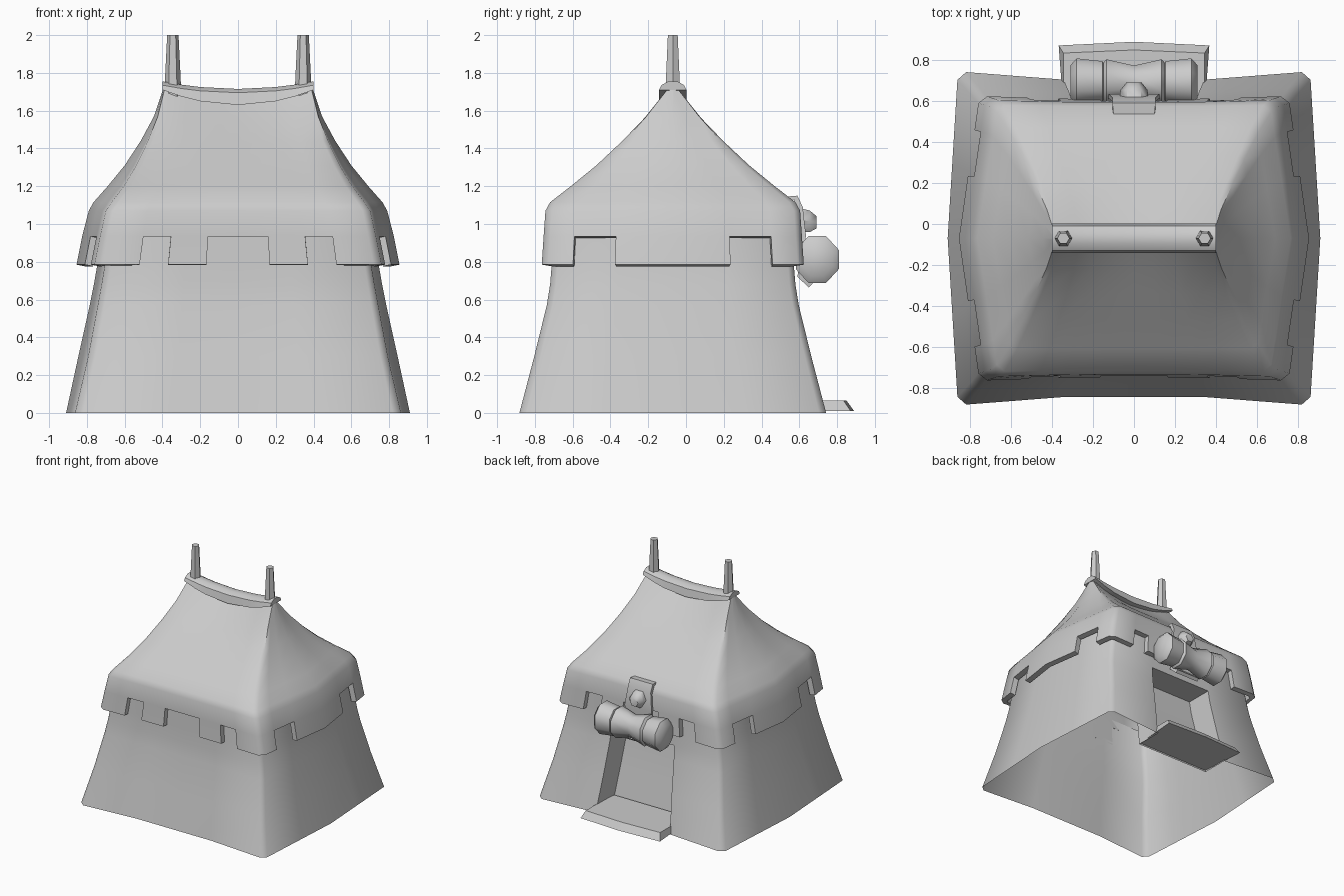
import bpy, bmesh, math

if "Cube" in bpy.data.objects:
    bpy.data.objects.remove(bpy.data.objects["Cube"])

CY = -0.07  # depth centre of the tent
canvas = bpy.data.materials.new("light_grey")
canvas.diffuse_color = (0.6, 0.6, 0.6, 1)
canvas.use_nodes = True
canvas.node_tree.nodes["Principled BSDF"].inputs["Base Color"].default_value = canvas.diffuse_color


def make(name, verts, faces, angle=45, thickness=0, smooth=True):
    me = bpy.data.meshes.new(name)
    me.from_pydata(verts, [], faces)
    bm = bmesh.new()
    bm.from_mesh(me)
    bmesh.ops.recalc_face_normals(bm, faces=bm.faces)
    bm.to_mesh(me)
    bm.free()
    me.materials.append(canvas)
    ob = bpy.data.objects.new(name, me)
    bpy.context.collection.objects.link(ob)
    bpy.ops.object.select_all(action='DESELECT')
    ob.select_set(True)
    bpy.context.view_layer.objects.active = ob
    if thickness:
        mod = ob.modifiers.new("cloth", 'SOLIDIFY')
        mod.thickness = thickness
        mod.offset = -1
        bpy.ops.object.modifier_apply(modifier=mod.name)
    if smooth:
        bpy.ops.object.shade_smooth_by_angle(angle=math.radians(angle))
    return ob


def loft(rings, skip=lambda r, i: False, caps=False):
    n = len(rings[0])
    verts = [p for ring in rings for p in ring]
    faces = []
    for r in range(len(rings) - 1):
        for i in range(n):
            if not skip(r, i):
                j = (i + 1) % n
                faces.append((r*n + i, r*n + j, (r+1)*n + j, (r+1)*n + i))
    if caps:
        faces += [tuple(range(n)), tuple(range((len(rings)-1)*n, len(rings)*n))]
    return verts, faces


def tent_ring(z, cx, mx, cy, my, fx, fy, sag=0):
    """Rounded rectangle: corner half sizes cx, cy and mid-side half sizes mx, my."""
    def dx(f): return cx + (mx - cx) * (1 - abs(f))
    def dy(f): return cy + (my - cy) * min(1, (1 - abs(f)) / 0.6)
    pts = [(f*cx, -dy(f)) for f in fx] + [(dx(f), f*cy) for f in fy]
    pts += [(-f*cx, dy(f)) for f in fx] + [(-dx(f), -f*cy) for f in fy]
    return [(x, y + CY, z - sag * max(0, 1 - (x/mx)**2)) for x, y in pts]


# Tent walls, open below, with a doorway gap at the back
fx, fy = [-.953, -.4, 0, .4, .953], [-.95, -.45, 0, .45, .95]
levels = [(0, .86, .91, .815, .775), (.3, .79, .845, .735, .712), (.57, .74, .785, .668, .655),
          (.68, .72, .763, .65, .642), (.8, .70, .742, .64, .635), (1.0, .68, .725, .625, .625)]
wall = [tent_ring(*l, fx, fy) for l in levels]
make("tent_walls", *loft(wall, lambda r, i: r < 3 and i in (11, 12)))

# Doorway recess: jambs, lintel and back panel
depth = 0.23
left, right = [w[13] for w in wall[:4]], [w[11] for w in wall[:4]]
mid = wall[3][12]
back = lambda p: (p[0], p[1] - depth, p[2])
cols = [left, [back(p) for p in left], [back(p) for p in right], right]
v, f = [p for c in cols for p in c], []
for c in range(3):
    f += [(c*4+k, c*4+k+1, c*4+k+5, c*4+k+4) for k in range(3)]
f.append((3, 7, 11, 15))
make("doorway", v, f, 30)

# Roof with notched skirt
fx = [-.95, -.69, -.49, -.22, 0, .22, .49, .69, .95]
fy = [-.95, -.76, -.44, 0, .44, .76, .95]
roof_levels = [(.785, .755, .855, .695, .68, 0), (.935, .725, .825, .685, .67, 0),
               (1.07, .695, .79, .675, .665, 0), (1.115, .665, .765, .65, .645, 0),
               (1.2, .60, .69, .54, .54, 0), (1.31, .535, .60, .405, .405, 0),
               (1.44, .475, .515, .27, .27, .015), (1.57, .425, .445, .15, .15, .05),
               (1.73, .385, .392, .018, .018, .09)]
roof = [tent_ring(*l[:5], fx, fy, l[5]) for l in roof_levels]
notch = {1, 3, 4, 6, 10, 13}
make("roof", *loft(roof, lambda r, i: r == 0 and i % 16 in notch), thickness=0.045)

# Sagging ridge cap
rings = []
for x in [-.4, -.3, -.2, 0, .2, .3, .4]:
    k = 1 - (x / .4)**2
    zt, zb = 1.755 - .04*k, 1.71 - .08*k
    rings.append([(x, CY + y, z) for y, z in
                  [(-.072, zb), (-.06, zt - .02), (-.025, zt), (.025, zt), (.06, zt - .02), (.072, zb)]])
make("ridge_cap", *loft(rings, caps=True), 30)


def lathe(name, profile, sides, place, turn=0.0):
    rings = [[place(a, r*math.cos(turn + 2*math.pi*i/sides), r*math.sin(turn + 2*math.pi*i/sides))
              for i in range(sides)] for a, r in profile]
    return make(name, *loft(rings, caps=True), 50)


# Pole tips
for side, s in (("left", -1), ("right", 1)):
    lathe("pole_" + side, [(1.66, .046), (1.8, .04), (2.0, .03)], 6,
          lambda a, u, w: (s*.345 + u, CY + w, a))

# Rolled-up door flap, pinched in the middle
half = [(.31, .09), (.28, .127), (.155, .112), (.15, .103), (.135, .122)]
profile = [(-a, r) for a, r in half] + [(0, .088)] + half[::-1]
lathe("door_roll", profile, 8, lambda a, u, w: (a, .695 + u*.97, .812 + w*1.05), math.pi/8)

# Strap holding the roll, with its button
path = [(.53, 1.145), (.59, 1.15), (.618, 1.09), (.635, .94), (.61, .74), (.67, .685)]
widths = [.10, .105, .105, .125, .12, .11]
rings = []
for (y, z), w in zip(path, widths):
    rings.append([(-w, y, z), (w, y, z), (w, y - .02, z - .02), (-w, y - .02, z - .02)])
make("strap", *loft(rings, caps=True), 40)
lathe("strap_button", [(.60, .072), (.655, .066), (.69, .038)], 6,
      lambda a, u, w: (u, a, 1.015 + w - .15*(a - .65)))

# Door sill with bevelled outer edge
outer = [(-.335, .48), (.335, .48), (.355, .7), (.368, .872), (0, .89), (-.368, .872), (-.355, .7)]
inner = [(-.33, .48), (.33, .48), (.345, .7), (.345, .835), (0, .85), (-.345, .835), (-.345, .7)]
make("door_sill", *loft([[(x, y, .01) for x, y in outer], [(x, y, .065) for x, y in inner]],
                        caps=True), smooth=False)
